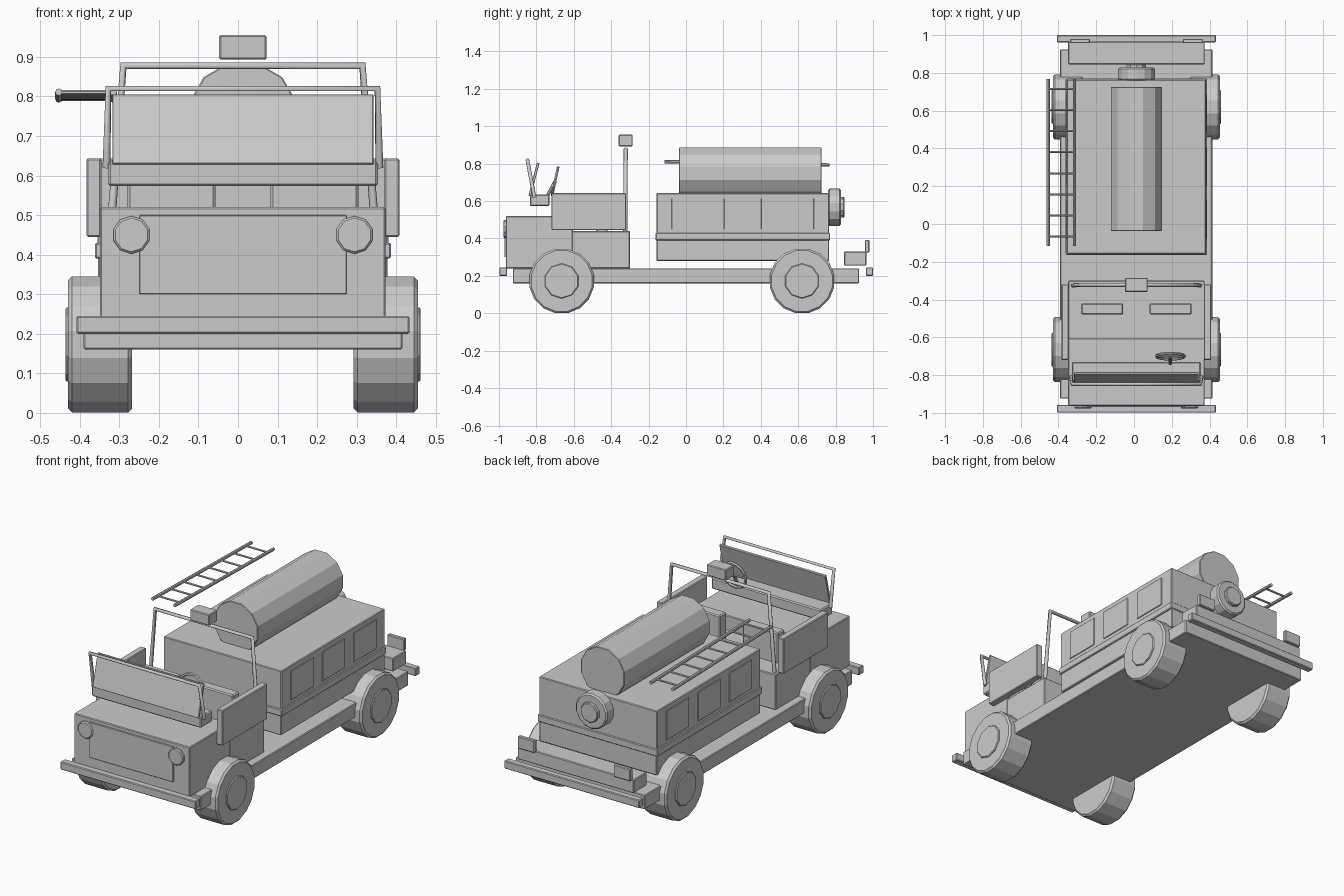
import bpy, math
from mathutils import Vector

if "Cube" in bpy.data.objects:
    bpy.data.objects.remove(bpy.data.objects["Cube"])

CX = 0.0125  # vehicle centreline (ladder overhangs on the left)


def finish(ob, name, bevel=0.0):
    ob.name = name
    if bevel:
        m = ob.modifiers.new("bevel", 'BEVEL')
        m.width, m.segments, m.limit_method = bevel, 1, 'ANGLE'
        m.angle_limit = math.radians(50)
    return ob


def box(name, x, y, z, bevel=0.004, rot=0.0):
    """Box from (min, max) ranges; x is relative to the centreline."""
    c = [(r[0] + r[1]) / 2 for r in (x, y, z)]
    bpy.ops.mesh.primitive_cube_add(size=1, location=(c[0] + CX, c[1], c[2]))
    ob = bpy.context.object
    ob.scale = [r[1] - r[0] for r in (x, y, z)]
    bpy.ops.object.transform_apply(location=False, rotation=False, scale=True)
    ob.rotation_euler.x = rot
    return finish(ob, name, bevel)


def wide(name, half, y, z, bevel=0.004, rot=0.0):
    return box(name, (-half, half), y, z, bevel, rot)


def rod(name, a, b, r, sides=8, bevel=0.0, turn=0.0):
    """Cylinder between two points; x is relative to the centreline."""
    a, b = Vector(a), Vector(b)
    d = b - a
    bpy.ops.mesh.primitive_cylinder_add(vertices=sides, radius=r, depth=d.length)
    ob = bpy.context.object
    ob.rotation_mode = 'QUATERNION'
    ob.rotation_quaternion = d.to_track_quat('Z', 'Y')
    ob.location = (a + b) / 2 + Vector((CX, 0, 0))
    if turn:
        for v in ob.data.vertices:
            c, s = math.cos(turn), math.sin(turn)
            v.co.x, v.co.y = c * v.co.x - s * v.co.y, s * v.co.x + c * v.co.y
    return finish(ob, name, bevel)


def tube(name, pts, r):
    """Bent pipe along a polyline."""
    cu = bpy.data.curves.new(name, 'CURVE')
    cu.dimensions, cu.bevel_depth, cu.bevel_resolution = '3D', r, 2
    cu.use_fill_caps = True
    sp = cu.splines.new('POLY')
    sp.points.add(len(pts) - 1)
    for p, q in zip(sp.points, pts):
        p.co = (q[0] + CX, q[1], q[2], 1)
    ob = bpy.data.objects.new(name, cu)
    bpy.context.collection.objects.link(ob)
    return ob


# chassis and bumpers
wide("chassis", 0.403, (-0.925, 0.925), (0.16, 0.24))
wide("front_bumper", 0.421, (-0.998, -0.957), (0.2, 0.245))
wide("rear_bumper", 0.421, (0.962, 1.0), (0.2, 0.245))
wide("rear_step", 0.361, (0.845, 0.965), (0.255, 0.33))

# hood, cab tub and grille
wide("hood", 0.361, (-0.963, -0.605), (0.24, 0.52))
wide("cab_tub", 0.361, (-0.61, -0.30), (0.24, 0.44))
wide("grille_panel", 0.262, (-0.97, -0.955), (0.30, 0.50), 0.002)

# windscreen: sill, tilted panel and tubular frame
wide("windscreen_sill", 0.341, (-0.835, -0.73), (0.573, 0.635), 0.006)
wide("windscreen_panel", 0.33, (-0.82, -0.806), (0.625, 0.807), 0.002, -0.25)
tube("windscreen_frame", [(-0.345, -0.81, 0.62), (-0.34, -0.848, 0.82),
                          (0.34, -0.848, 0.82), (0.345, -0.81, 0.62)], 0.01)

# steering wheel and column
bpy.ops.mesh.primitive_torus_add(major_radius=0.075, minor_radius=0.008, major_segments=16,
                                 minor_segments=6, location=(0.193, -0.70, 0.705),
                                 rotation=(math.radians(78), 0, 0))
bpy.context.object.name = "steering_wheel"
rod("steering_column", (0.18, -0.70, 0.705), (0.18, -0.745, 0.62), 0.009)
rod("steering_spoke", (0.11, -0.70, 0.705), (0.25, -0.70, 0.705), 0.006)

# roll bar with beacon
tube("roll_bar", [(-0.337, -0.325, 0.43), (-0.302, -0.322, 0.878),
                  (0.302, -0.322, 0.878), (0.337, -0.325, 0.43)], 0.011)
box("beacon", (-0.06, 0.06), (-0.36, -0.285), (0.893, 0.955))

for s, side in ((-1, "left"), (1, "right")):
    def span(a, b):
        return tuple(sorted((s * a, s * b)))
    # doors, seats, lamps
    box(side + "_door", span(0.358, 0.396), (-0.72, -0.32), (0.445, 0.643))
    box(side + "_seat_back", span(0.07, 0.292), (-0.48, -0.42), (0.43, 0.61), 0.006)
    rod(side + "_headlight", (s * 0.282, -0.95, 0.45), (s * 0.282, -0.977, 0.45),
        0.048, 10, 0.005)
    box(side + "_tail_lamp", span(0.246, 0.351), (0.957, 0.98), (0.325, 0.393))
    # wheels
    for end, y in (("front", -0.665), ("rear", 0.62)):
        rod(f"{end}_{side}_tyre", (s * 0.28, y, 0.173), (s * 0.442, y, 0.173),
            0.1755, 16, 0.01, math.pi / 16)
        rod(f"{end}_{side}_hub", (s * 0.40, y, 0.173), (s * 0.449, y, 0.173),
            0.094, 10, 0.004)
    # locker panels
    for i, y in enumerate((-0.077, 0.203, 0.483)):
        box(f"{side}_locker_{i + 1}", span(0.36, 0.372), (y, y + 0.201), (0.45, 0.615), 0.002)

# rear body in three tiers
wide("body_lower", 0.366, (-0.157, 0.765), (0.28, 0.40))
wide("body_belt", 0.374, (-0.163, 0.77), (0.39, 0.43))
wide("body_upper", 0.3675, (-0.157, 0.765), (0.42, 0.643))

# water tank
rod("water_tank", (0, -0.037, 0.75), (0, 0.725, 0.75), 0.14, 12, 0.003, math.pi / 12)

# spare wheel on the back
rod("spare_tyre", (0, 0.76, 0.567), (0, 0.828, 0.567), 0.1, 14, 0.008)
rod("spare_hub", (0, 0.80, 0.567), (0, 0.847, 0.567), 0.055, 10, 0.004)


# ladder over the left side
def ladder_z(y):
    return 0.811 - (y + 0.115) / 0.882 * 0.018


for i, x in enumerate((-0.453, -0.315)):
    rod(f"ladder_rail_{i + 1}", (x - CX, -0.115, ladder_z(-0.115)),
        (x - CX, 0.767, ladder_z(0.767)), 0.009)
for i in range(8):
    y = -0.066 + i * 0.1115
    rod(f"ladder_rung_{i + 1}", (-0.46 - CX, y, ladder_z(y)),
        (-0.308 - CX, y, ladder_z(y)), 0.006, 6)
